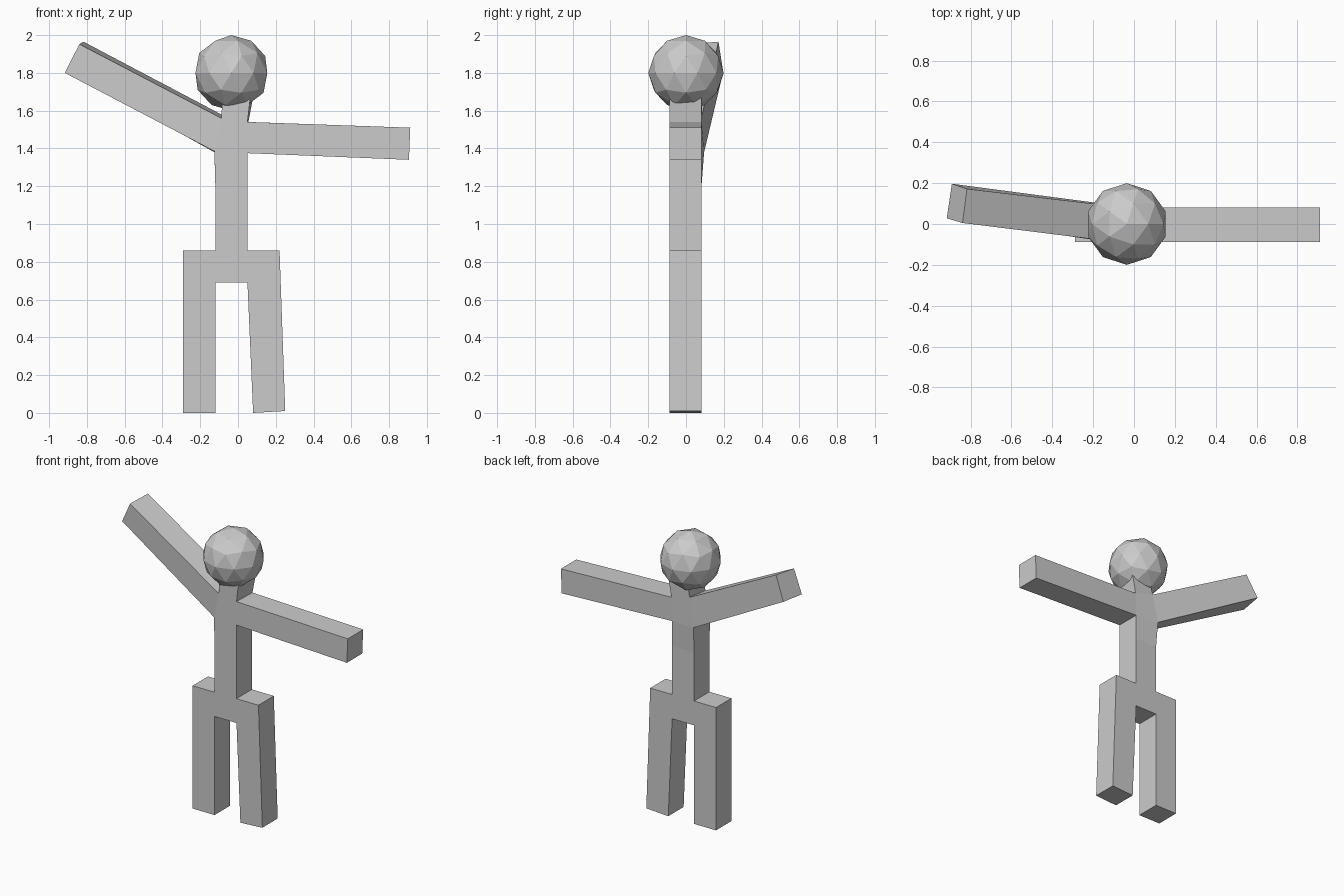
import bpy, bmesh
from mathutils import Vector

if "Cube" in bpy.data.objects:
    bpy.data.objects.remove(bpy.data.objects["Cube"])

F, B = -0.088, 0.082          # front and back planes of the body
bm = bmesh.new()


def extrude(at, axis, pts):
    """Extrude the face nearest `at`; pts = front-low, front-high, back-low, back-high along axis."""
    face = min(bm.faces, key=lambda f: (f.calc_center_median() - Vector(at)).length)
    new = bmesh.ops.extrude_discrete_faces(bm, faces=[face])["faces"][0]
    by_y = sorted(new.verts, key=lambda v: v.co.y)
    order = sorted(by_y[:2], key=lambda v: v.co[axis]) + sorted(by_y[2:], key=lambda v: v.co[axis])
    for v, p in zip(order, pts):
        v.co = p


def level(x0, x1, z):
    return [(x0, F, z), (x1, F, z), (x0, B, z), (x1, B, z)]


# pelvis block
bmesh.ops.create_cube(bm, size=1)
for v in bm.verts:
    v.co = (-0.12 if v.co.x < 0 else 0.05, F if v.co.y < 0 else B, 0.69 if v.co.z < 0 else 0.86)

# torso, chest and neck
extrude((-0.035, 0, 0.86), 0, level(-0.12, 0.05, 1.2))
extrude((-0.035, 0, 1.2), 0,
        [(-0.125, F, 1.385), (0.05, F, 1.375), (-0.125, 0.096, 1.38), (0.05, B, 1.375)])
extrude((-0.035, 0, 1.38), 0,
        [(-0.088, F, 1.56), (0.05, F, 1.54), (-0.088, 0.086, 1.58), (0.055, B, 1.54)])
extrude((-0.02, 0, 1.555), 0,
        [(-0.083, F, 1.67), (0.065, F, 1.67), (-0.07, B, 1.67), (0.08, B, 1.67)])

# hips
extrude((-0.12, 0, 0.775), 2, [(-0.29, F, 0.69), (-0.29, F, 0.86), (-0.29, B, 0.69), (-0.29, B, 0.86)])
extrude((0.05, 0, 0.775), 2, [(0.226, F, 0.69), (0.22, F, 0.86), (0.226, B, 0.69), (0.22, B, 0.86)])

# legs
extrude((-0.205, 0, 0.69), 0, level(-0.29, -0.12, 0))
extrude((0.138, 0, 0.69), 0, [(0.08, F, 0), (0.25, F, 0.01), (0.08, B, 0), (0.25, B, 0.01)])

# arms
extrude((0.05, 0, 1.458), 2, [(0.905, F, 1.34), (0.912, F, 1.51), (0.905, B, 1.34), (0.912, B, 1.51)])
extrude((-0.107, 0, 1.476), 2,
        [(-0.917, 0.028, 1.80), (-0.84, 0.005, 1.952), (-0.892, 0.197, 1.805), (-0.818, 0.172, 1.965)])

mesh = bpy.data.meshes.new("body")
bm.to_mesh(mesh)
bm.free()
body = bpy.data.objects.new("body", mesh)
bpy.context.collection.objects.link(body)

# head
bpy.ops.mesh.primitive_ico_sphere_add(subdivisions=2, radius=0.2, location=(-0.035, 0, 1.8))
bpy.context.object.name = "head"
